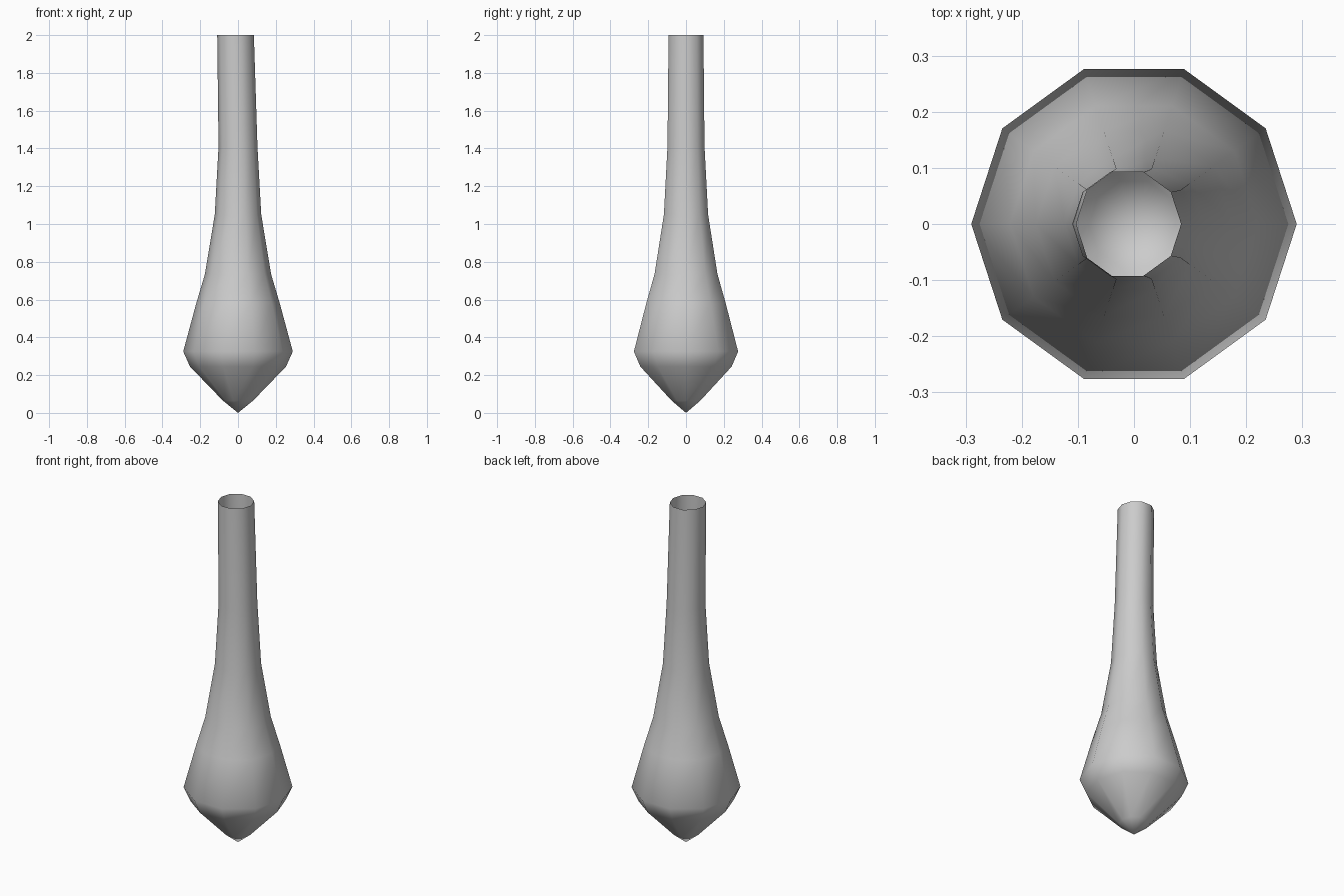
import bpy, bmesh
from math import cos, sin, tau

if "Cube" in bpy.data.objects:
    bpy.data.objects.remove(bpy.data.objects["Cube"])

SIDES = 10
# Profile: radius, height, sideways shift of the ring (the mouth leans slightly to -x)
PROFILE = [(0.08, 0.065, 0), (0.254, 0.245, 0), (0.29, 0.325, 0),
           (0.221, 0.58, 0), (0.175, 0.735, 0), (0.123, 1.05, 0),
           (0.103, 1.41, 0), (0.097, 2.0, -0.013)]

bm = bmesh.new()
rings = [[bm.verts.new((dx + r * cos(tau * i / SIDES), r * sin(tau * i / SIDES), z))
          for i in range(SIDES)] for r, z, dx in PROFILE]

# Pointed base
tip = bm.verts.new((0, 0, 0))
for i in range(SIDES):
    bm.faces.new((tip, rings[0][(i + 1) % SIDES], rings[0][i]))

# Bulb and neck walls, open at the top
for low, high in zip(rings, rings[1:]):
    for i in range(SIDES):
        j = (i + 1) % SIDES
        bm.faces.new((low[i], low[j], high[j], high[i]))

for f in bm.faces:
    f.smooth = True

mesh = bpy.data.meshes.new("bulb_with_neck")
bm.to_mesh(mesh)
bm.free()
bpy.context.collection.objects.link(bpy.data.objects.new("bulb_with_neck", mesh))
